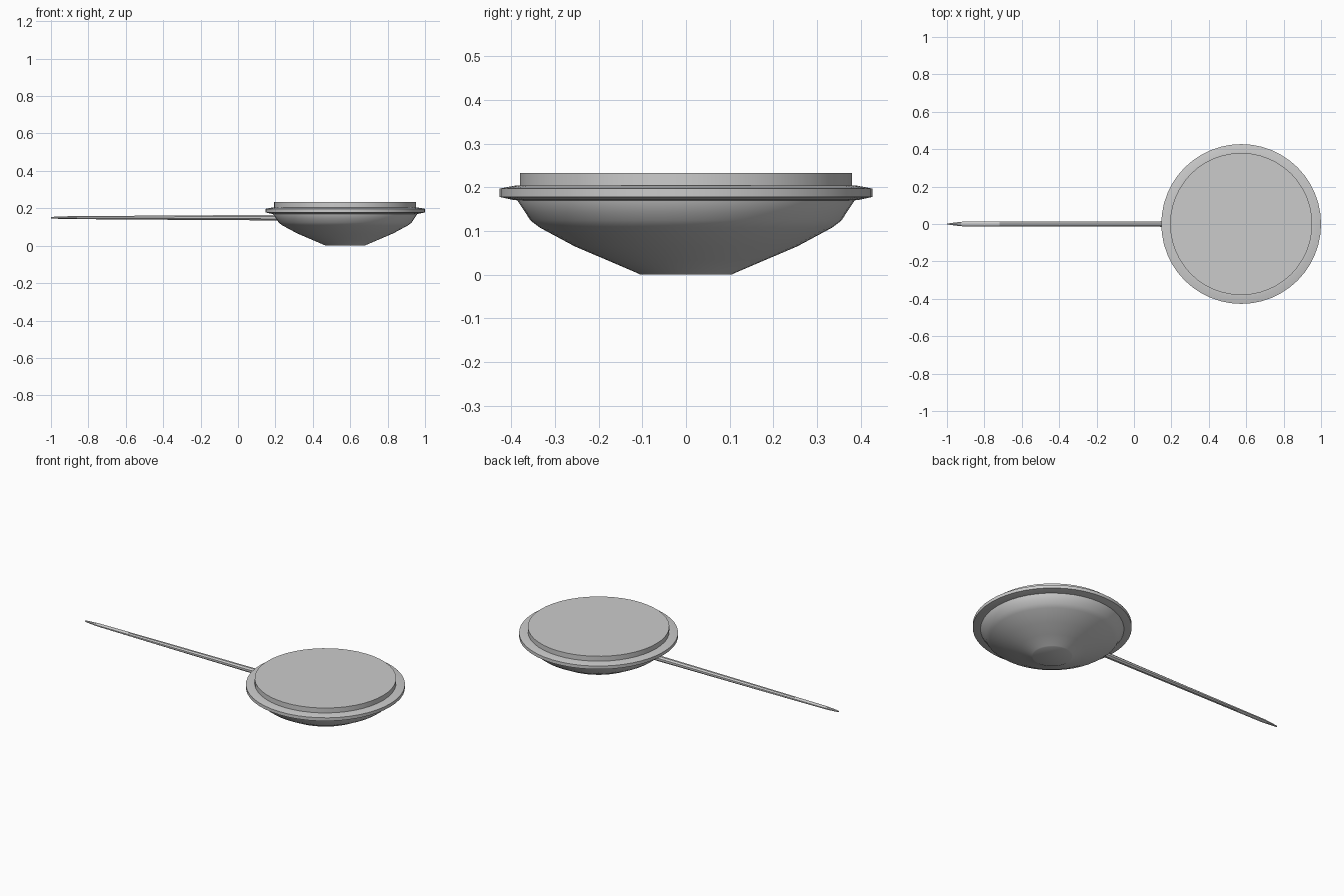
import bpy, bmesh
from math import sin, cos, pi

if "Cube" in bpy.data.objects:
    bpy.data.objects.remove(bpy.data.objects["Cube"])

CX = 0.573   # centre of the round pan


def loft(name, rings, angle=0.6):
    """Skin a list of equal-length vertex rings and cap both ends."""
    bm = bmesh.new()
    loops = [[bm.verts.new(p) for p in ring] for ring in rings]
    n = len(loops[0])
    for a, b in zip(loops, loops[1:]):
        for i in range(n):
            j = (i + 1) % n
            bm.faces.new((a[i], a[j], b[j], b[i]))
    bm.faces.new(loops[0])
    bm.faces.new(loops[-1])
    bmesh.ops.recalc_face_normals(bm, faces=bm.faces)
    mesh = bpy.data.meshes.new(name)
    bm.to_mesh(mesh)
    bm.free()
    ob = bpy.data.objects.new(name, mesh)
    bpy.context.collection.objects.link(ob)
    bpy.ops.object.select_all(action='DESELECT')
    ob.select_set(True)
    bpy.context.view_layer.objects.active = ob
    bpy.ops.object.shade_smooth_by_angle(angle=angle)
    return ob


def lathe(name, profile, seg=48):
    return loft(name, [[(CX + r * cos(2 * pi * i / seg), r * sin(2 * pi * i / seg), z)
                        for i in range(seg)] for r, z in profile])


# Deep bowl with a flat base
lathe("bowl", [(0.105, 0), (0.11, 0.003), (0.18, 0.033), (0.255, 0.065), (0.335, 0.108),
               (0.356, 0.124), (0.368, 0.143), (0.385, 0.168), (0.386, 0.18)])
# Projecting rim
lathe("rim", [(0.384, 0.17), (0.395, 0.171), (0.427, 0.178), (0.427, 0.197),
              (0.39, 0.204), (0.38, 0.204)])
# Flat lid set on the rim
lathe("lid", [(0.38, 0.2), (0.38, 0.233)])

# Long thin octagonal handle, pointed at the end: x, half width, half height, z
stations = [(0.24, 0.015, 0.015, 0.150), (-0.1, 0.014, 0.013, 0.150),
            (-0.5, 0.014, 0.0105, 0.150), (-0.91, 0.013, 0.0075, 0.150),
            (-0.96, 0.008, 0.006, 0.150), (-1.0, 0.002, 0.004, 0.150)]
loft("handle", [[(x, w * cos(pi / 8 + i * pi / 4) / cos(pi / 8),
                  z + h * sin(pi / 8 + i * pi / 4) / cos(pi / 8)) for i in range(8)]
                for x, w, h, z in stations], 0.5)
